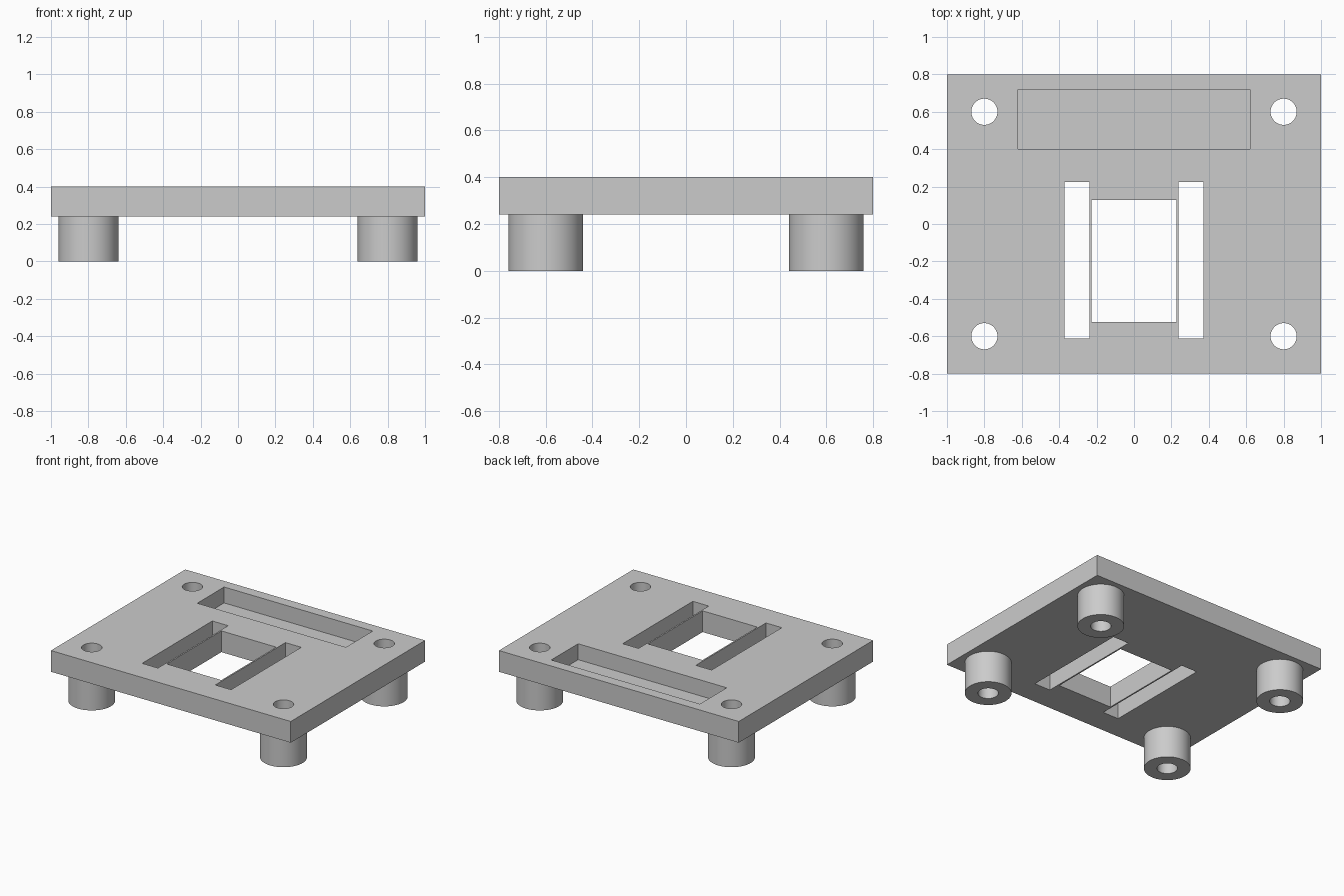
import bpy

cube = bpy.data.objects.get("Cube")
if cube:
    bpy.data.objects.remove(cube, do_unlink=True)

grey = bpy.data.materials.new("plain grey")
grey.use_nodes = True
COLOUR = (0.6, 0.6, 0.6, 1)
grey.diffuse_color = COLOUR
grey.node_tree.nodes["Principled BSDF"].inputs["Base Color"].default_value = COLOUR

TOP, UNDERSIDE = 0.40, 0.24
POST_X, POST_Y = 0.80, 0.60
POST_RADIUS, BORE_RADIUS = 0.16, 0.07


def box(name, x0, x1, y0, y1, z0, z1):
    bpy.ops.mesh.primitive_cube_add(
        size=1, location=((x0 + x1) / 2, (y0 + y1) / 2, (z0 + z1) / 2))
    ob = bpy.context.object
    ob.name = name
    ob.scale = (x1 - x0, y1 - y0, z1 - z0)
    bpy.ops.object.transform_apply(location=False, rotation=False, scale=True)
    ob.data.materials.append(grey)
    return ob


def cylinder(name, x, y, radius, z0, z1):
    bpy.ops.mesh.primitive_cylinder_add(
        vertices=64, radius=radius, depth=z1 - z0, location=(x, y, (z0 + z1) / 2))
    ob = bpy.context.object
    ob.name = name
    ob.data.materials.append(grey)
    return ob


def cut(target, cutter):
    """Subtract the cutter from the target, then discard it."""
    mod = target.modifiers.new("cut", "BOOLEAN")
    mod.operation, mod.solver, mod.object = "DIFFERENCE", "EXACT", cutter
    bpy.context.view_layer.objects.active = target
    bpy.ops.object.modifier_apply(modifier=mod.name)
    bpy.data.objects.remove(cutter, do_unlink=True)


def finish(ob):
    bpy.ops.object.select_all(action="DESELECT")
    ob.select_set(True)
    bpy.context.view_layer.objects.active = ob
    bpy.ops.object.shade_smooth_by_angle(angle=0.5)


# Flat plate with its shallow rear tray and central window
plate = box("plate", -1, 1, -0.8, 0.8, UNDERSIDE, TOP)
cut(plate, box("tray_cutter", -0.62, 0.62, 0.40, 0.72, 0.28, 0.6))
cut(plate, box("window_cutter", -0.228, 0.228, -0.524, 0.128, 0.1, 0.6))

# Narrow slots on either side of the window
for side in (-1, 1):
    near, far = sorted((side * 0.239, side * 0.371))
    cut(plate, box("slot_cutter", near, far, -0.612, 0.224, 0.1, 0.6))

# Hollow corner posts, with each bore running up through the plate
for side, x in (("right", -POST_X), ("left", POST_X)):
    for end, y in (("front", -POST_Y), ("back", POST_Y)):
        cut(plate, cylinder("bore_cutter", x, y, BORE_RADIUS, 0.1, 0.6))
        post = cylinder(f"{end}_{side}_post", x, y, POST_RADIUS, 0, UNDERSIDE)
        cut(post, cylinder("bore_cutter", x, y, BORE_RADIUS, -0.1, 0.5))
        finish(post)
finish(plate)
